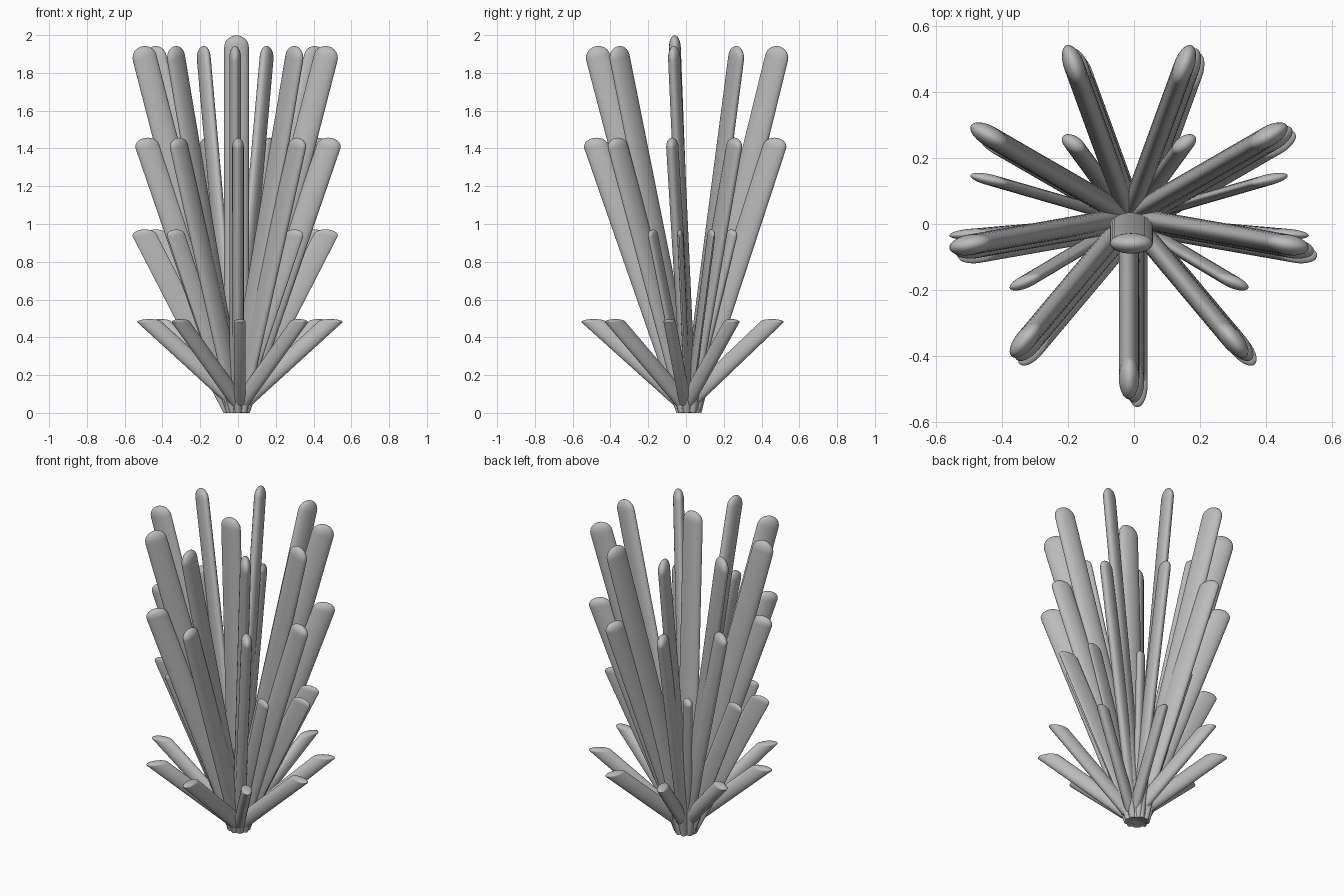
import bpy, bmesh
from math import sin, cos, pi, atan2, hypot, radians
from mathutils import Matrix, Vector

cube = bpy.data.objects.get("Cube")
if cube:
    bpy.data.objects.remove(cube, do_unlink=True)

grey = bpy.data.materials.new("plain grey")
grey.use_nodes = True
grey.diffuse_color = (0.5, 0.5, 0.5, 1)
grey.node_tree.nodes["Principled BSDF"].inputs["Base Color"].default_value = (0.5, 0.5, 0.5, 1)

WIDE, THIN, CAP = 0.065, 0.031, 0.062   # rod half-widths and dome height


def add_rod(bm, length, matrix):
    """Oval rod with a flat base and a domed tip, spun from a profile."""
    rod = bmesh.new()
    profile = [(0, 0), (1, 0), (1, length)]
    profile += [(cos(a * pi / 12), length + CAP * sin(a * pi / 12)) for a in range(1, 6)]
    profile.append((0, length + CAP))
    verts = [rod.verts.new((r, 0, z)) for r, z in profile]
    edges = [rod.edges.new(pair) for pair in zip(verts, verts[1:])]
    bmesh.ops.spin(rod, geom=verts + edges, cent=(0, 0, 0), axis=(0, 0, 1),
                   angle=2 * pi, steps=28, use_merge=True)
    bmesh.ops.remove_doubles(rod, verts=rod.verts, dist=1e-5)
    bmesh.ops.transform(rod, verts=rod.verts,
                        matrix=matrix @ Matrix.Diagonal((WIDE, THIN, 1, 1)))
    bmesh.ops.recalc_face_normals(rod, faces=rod.faces)
    part = bpy.data.meshes.new("part")
    rod.to_mesh(part)
    rod.free()
    bm.from_mesh(part)
    bpy.data.meshes.remove(part)


def finish(name, bm):
    mesh = bpy.data.meshes.new(name)
    bm.to_mesh(mesh)
    bm.free()
    mesh.materials.append(grey)
    obj = bpy.data.objects.new(name, mesh)
    bpy.context.collection.objects.link(obj)
    bpy.ops.object.select_all(action="DESELECT")
    obj.select_set(True)
    bpy.context.view_layer.objects.active = obj
    bpy.ops.object.shade_smooth_by_angle(angle=radians(40))


# Central rod, leaning slightly to the front
bm = bmesh.new()
add_rod(bm, 1.937, Matrix.Translation((-0.008, 0.015, 0.001)) @ Matrix.Rotation(0.038, 4, "X"))
finish("central_rod", bm)

# Four tiers of nine rods fanning outward, each tier a flattened copy
REACH, RISE = 0.487, 1.864
tilt = atan2(REACH, RISE)
base = Matrix.Translation((0, 0, WIDE * sin(tilt)))
tiers = {
    "top_tier": ((-0.015, 0.022, 0), (1, 1, 1)),
    "upper_tier": ((0, 0.012, 0), (1, 1, 0.75)),
    "middle_tier": ((-0.015, 0.012, 0), (1, 0.5, 0.5)),
    "bottom_tier": ((0.01, -0.002, 0.04), (1, 1, 0.235)),
}
for name, (offset, scale) in tiers.items():
    place = Matrix.Translation(offset) @ Matrix.Diagonal((*scale, 1))
    bm = bmesh.new()
    for i in range(9):
        turn = Matrix.Rotation(radians(-90 + 40 * i), 4, "Z")
        add_rod(bm, hypot(REACH, RISE), place @ turn @ base @ Matrix.Rotation(tilt, 4, "Y"))
    finish(name, bm)
